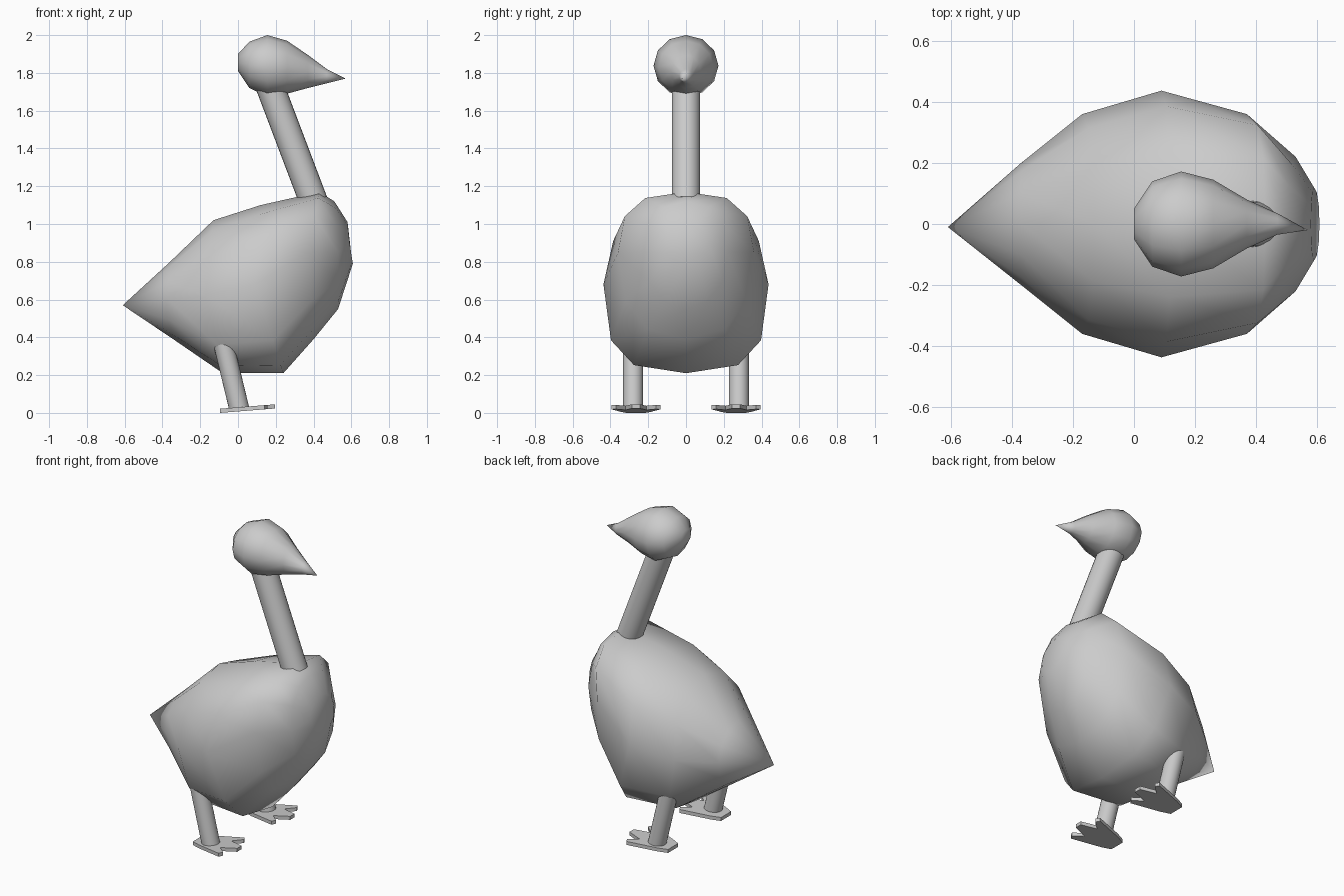
import bpy, bmesh, math
from mathutils import Vector

if "Cube" in bpy.data.objects:
    bpy.data.objects.remove(bpy.data.objects["Cube"])


def finish(bm, name, angle):
    bmesh.ops.recalc_face_normals(bm, faces=bm.faces)
    me = bpy.data.meshes.new(name)
    bm.to_mesh(me)
    bm.free()
    ob = bpy.data.objects.new(name, me)
    bpy.context.collection.objects.link(ob)
    bpy.ops.object.select_all(action='DESELECT')
    ob.select_set(True)
    bpy.context.view_layer.objects.active = ob
    bpy.ops.object.shade_smooth_by_angle(angle=math.radians(angle))
    return ob


def bent(v, n):
    return math.copysign(abs(v) ** (2 / n), v)


# Loft of rounded sections; each is (top xz, middle xz, bottom xz, half width, upper power, lower power)
def loft(name, tip, sections, sides=12, angle=60):
    bm = bmesh.new()
    rings = []
    for top, mid, low, w, nu, nl in sections:
        ring = []
        for i in range(sides):
            a = 2 * math.pi * i / sides
            n = nu if math.sin(a) >= 0 else nl
            y, s = w * bent(math.cos(a), n), bent(math.sin(a), n)
            end = top if s > 0 else low
            x = mid[0] + (end[0] - mid[0]) * abs(s)
            z = mid[1] + (end[1] - mid[1]) * abs(s)
            ring.append(bm.verts.new((x, y, z)))
        rings.append(ring)
    for r, q in zip(rings, rings[1:]):
        for i in range(sides):
            j = (i + 1) % sides
            bm.faces.new((r[i], r[j], q[j], q[i]))
    point = bm.verts.new(tip)
    for i in range(sides):
        bm.faces.new((point, rings[0][i], rings[0][(i + 1) % sides]))
    bm.faces.new(rings[-1])
    return finish(bm, name, angle)


def rod(name, start, end, radius, sides=24):
    a, b = Vector(start), Vector(end)
    bm = bmesh.new()
    bmesh.ops.create_cone(bm, cap_ends=True, segments=sides, radius1=radius,
                          radius2=radius, depth=(b - a).length)
    rot = (b - a).to_track_quat('Z', 'Y').to_matrix()
    for v in bm.verts:
        v.co = rot @ v.co + (a + b) / 2
    return finish(bm, name, 40)


# Body, from the tail tip to the chest
loft("body", (-0.61, -0.01, 0.57), [
    ((-0.37, 0.79), (-0.37, 0.60), (-0.35, 0.395), 0.20, 2, 2.2),
    ((-0.13, 1.02), (-0.17, 0.62), (-0.08, 0.21), 0.36, 2.1, 3),
    ((0.12, 1.10), (0.09, 0.68), (0.24, 0.21), 0.437, 2.3, 3),
    ((0.43, 1.17), (0.37, 0.85), (0.40, 0.39), 0.36, 2.7, 2.4),
    ((0.51, 1.12), (0.53, 0.85), (0.53, 0.55), 0.22, 2.3, 2.1),
    ((0.58, 1.01), (0.59, 0.90), (0.608, 0.79), 0.12, 2, 2),
])

# Head, from the beak tip to the nape
head = [(0.47, 1.82, 1.745, 0.035), (0.37, 1.895, 1.72, 0.08), (0.26, 1.97, 1.69, 0.145),
        (0.155, 2.0, 1.675, 0.172), (0.06, 1.965, 1.72, 0.14), (0.0, 1.90, 1.81, 0.05)]
loft("head", (0.57, -0.02, 1.77),
     [((x, t), (x, (t + b) / 2), (x, b), w, 2, 2) for x, t, b, w in head])

# Neck
rod("neck", (0.40, 0, 1.12), (0.165, 0, 1.74), 0.075)

# Legs and webbed feet
half = [(-0.095, 0.05), (-0.04, 0.075), (0.14, 0.13), (0.155, 0.105),
        (0.10, 0.055), (0.195, 0.022)]
outline = half + [(x, -y) for x, y in reversed(half)]
for side, label in ((-1, "right"), (1, "left")):
    y0 = 0.28 * side
    rod(label + "_leg", (0.007, y0, 0.02), (-0.095, y0, 0.44), 0.053)
    bm = bmesh.new()
    face = bm.faces.new([bm.verts.new((x, y + 0.265 * side, 0.008 + 0.08 * (x + 0.095)))
                         for x, y in outline])
    ext = bmesh.ops.extrude_face_region(bm, geom=[face])["geom"]
    bmesh.ops.translate(bm, vec=(0, 0, 0.022),
                        verts=[g for g in ext if isinstance(g, bmesh.types.BMVert)])
    for v in bm.verts:
        v.co.z = max(v.co.z - 0.008, 0)
    finish(bm, label + "_foot", 30)
